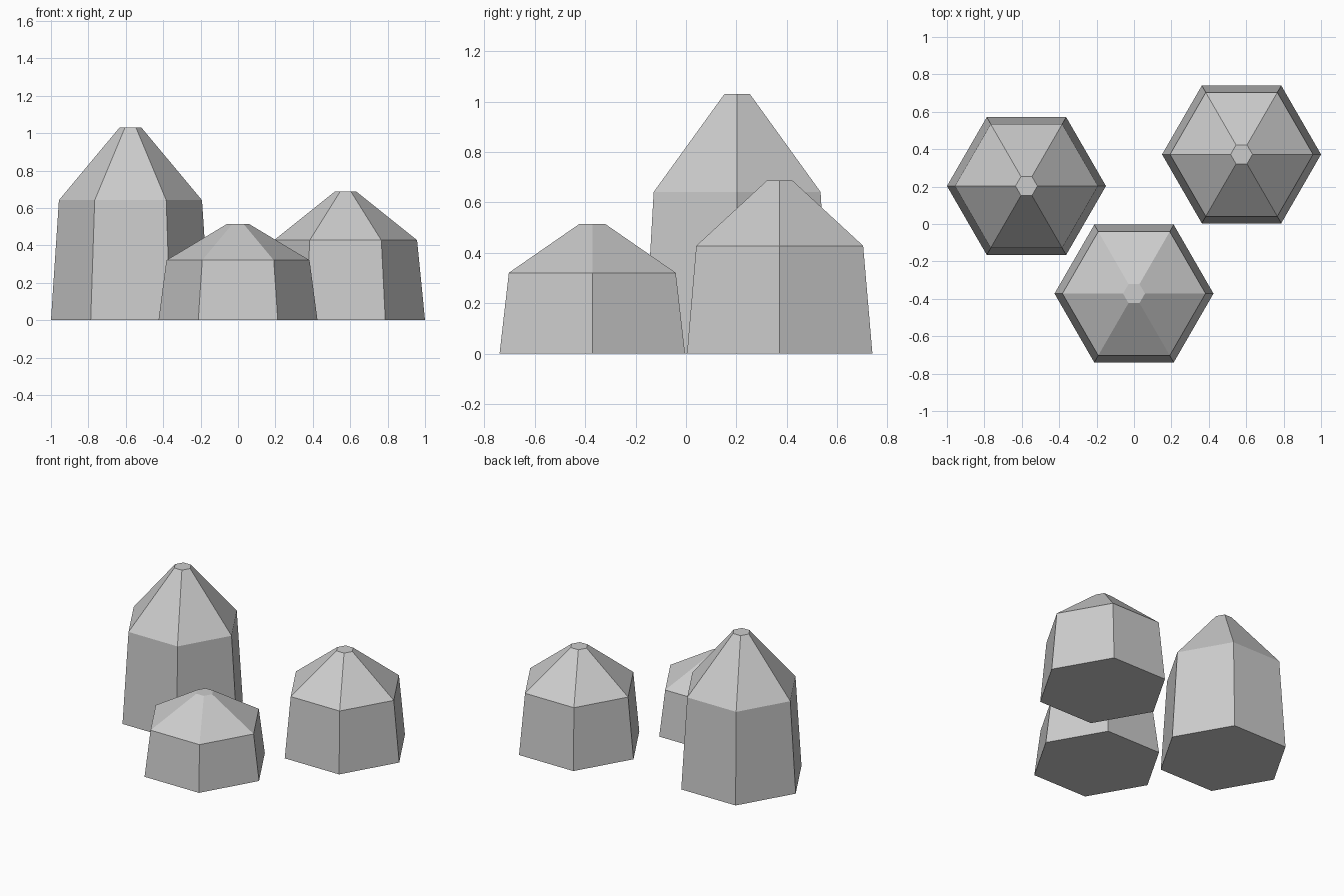
import bpy, bmesh
from math import cos, sin, pi

if "Cube" in bpy.data.objects:
    bpy.data.objects.remove(bpy.data.objects["Cube"])

RADIUS = 0.425
# (height fraction, radius fraction) of each hexagonal ring
PROFILE = [(0, 1.0), (0.623, 0.9), (1.0, 0.138)]


def stone_column(name, x, y, height):
    bm = bmesh.new()
    rings = [[bm.verts.new((RADIUS * r * cos(i * pi / 3),
                            RADIUS * r * sin(i * pi / 3), height * h))
              for i in range(6)] for h, r in PROFILE]
    # Tapered shaft and pointed cap
    for low, high in zip(rings, rings[1:]):
        for i in range(6):
            j = (i + 1) % 6
            bm.faces.new((low[i], low[j], high[j], high[i]))
    # Flat base and tip
    bm.faces.new(rings[0][::-1])
    bm.faces.new(rings[-1])
    mesh = bpy.data.meshes.new(name)
    bm.to_mesh(mesh)
    bm.free()
    obj = bpy.data.objects.new(name, mesh)
    obj.location = (x, y, 0)
    bpy.context.collection.objects.link(obj)


stone_column("tall_column", -0.575, 0.203, 1.03)
stone_column("medium_column", 0.575, 0.372, 0.687)
stone_column("short_column", 0, -0.372, 0.515)
